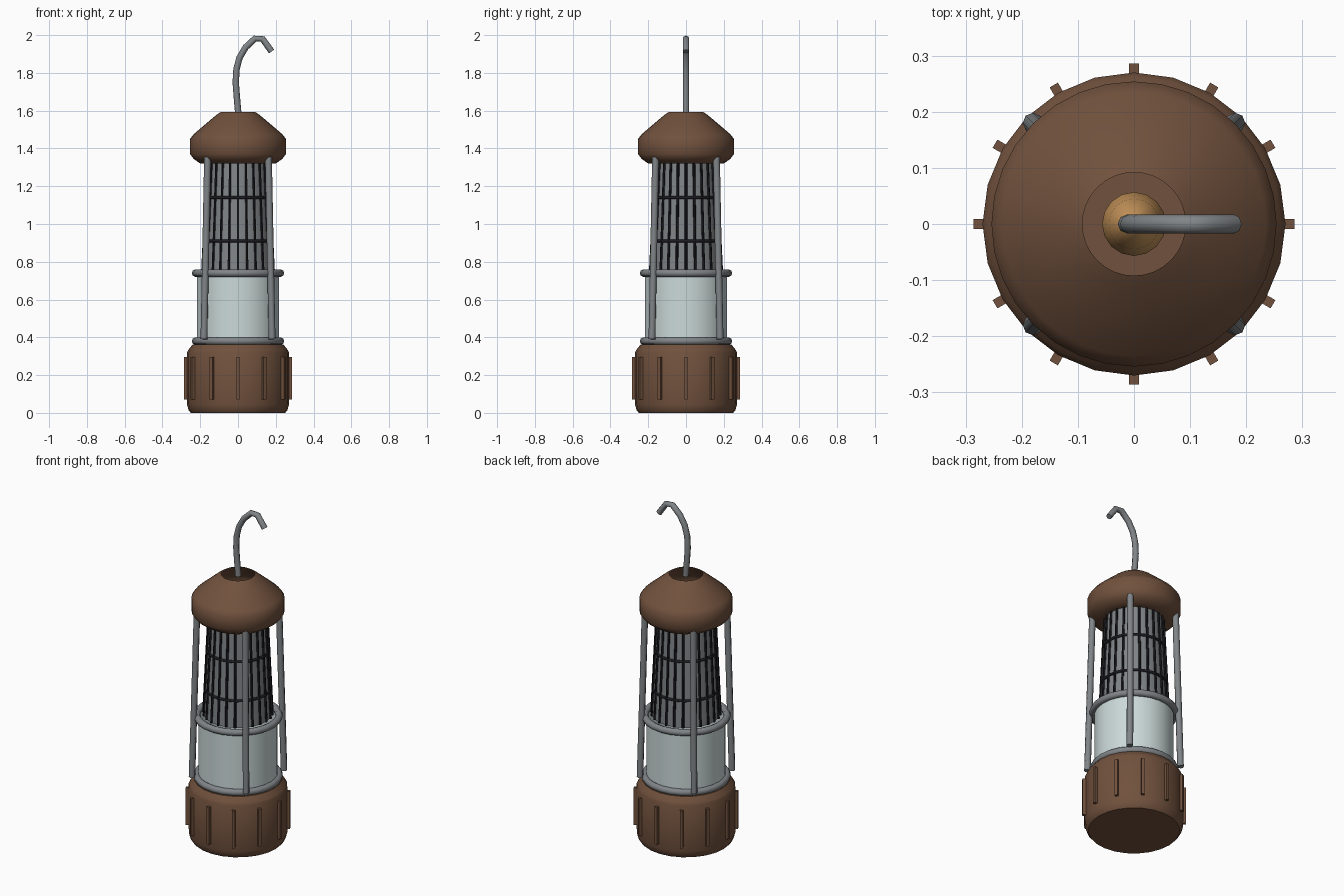
import bpy, bmesh, math
from mathutils import Vector

if "Cube" in bpy.data.objects:
    bpy.data.objects.remove(bpy.data.objects["Cube"])


def material(name, rgb):
    m = bpy.data.materials.new(name)
    m.diffuse_color = (*rgb, 1)
    m.use_nodes = True
    m.node_tree.nodes["Principled BSDF"].inputs["Base Color"].default_value = m.diffuse_color
    return m


BROWN = material("brown_enamel", (0.165, 0.083, 0.047))
STEEL = material("grey_steel", (0.22, 0.235, 0.245))
GLASS = material("pale_glass", (0.60, 0.70, 0.69))
BLACK = material("black_wire", (0.012, 0.012, 0.015))
BRASS = material("warm_brass", (0.55, 0.29, 0.10))


def finish(name, bm, mat, angle=30):
    bmesh.ops.recalc_face_normals(bm, faces=bm.faces)
    me = bpy.data.meshes.new(name)
    bm.to_mesh(me)
    bm.free()
    me.materials.append(mat)
    me.shade_smooth()
    me.set_sharp_from_angle(angle=math.radians(angle))
    ob = bpy.data.objects.new(name, me)
    bpy.context.collection.objects.link(ob)
    return ob


def lathe(name, profile, mat, sides=24, caps=False, angle=30):
    """Spin (radius, z) points around the z axis."""
    bm = bmesh.new()
    rings = []
    for r, z in profile:
        rings.append([bm.verts.new((r * math.cos(2 * math.pi * i / sides),
                                    r * math.sin(2 * math.pi * i / sides), z))
                      for i in range(sides)])
    for a, b in zip(rings, rings[1:]):
        for i in range(sides):
            j = (i + 1) % sides
            bm.faces.new((a[i], a[j], b[j], b[i]))
    if caps:
        bm.faces.new(rings[0][::-1])
        bm.faces.new(rings[-1])
    return finish(name, bm, mat, angle)


def tube(name, points, radius, mat, sides=8, closed=False):
    """Sweep a round section along a path."""
    pts = [Vector(p) for p in points]
    n = len(pts)
    bm = bmesh.new()
    rings = []
    for k, p in enumerate(pts):
        nxt = pts[(k + 1) % n] if closed else pts[min(k + 1, n - 1)]
        prv = pts[k - 1] if closed else pts[max(k - 1, 0)]
        t = (nxt - prv).normalized()
        ref = Vector((0, 0, 1)) if closed else Vector((0, 1, 0))
        u = (ref - t * ref.dot(t)).normalized()
        v = t.cross(u)
        rings.append([bm.verts.new(p + radius * (u * math.cos(2 * math.pi * i / sides)
                                                 + v * math.sin(2 * math.pi * i / sides)))
                      for i in range(sides)])
    for a, b in zip(rings, rings[1:] + (rings[:1] if closed else [])):
        for i in range(sides):
            j = (i + 1) % sides
            bm.faces.new((a[i], a[j], b[j], b[i]))
    if not closed:
        bm.faces.new(rings[0])
        bm.faces.new(rings[-1])
    return finish(name, bm, mat, 50)


def polar(r, a, z):
    return (r * math.cos(a), r * math.sin(a), z)


def hoop(name, r, z, thick, mat, segs=24):
    tube(name, [polar(r, 2 * math.pi * i / segs, z) for i in range(segs)],
         thick, mat, closed=True)


# Fuel base with grip ribs
lathe("fuel_base", [(0.25, 0), (0.262, 0.015), (0.27, 0.045), (0.27, 0.32),
                    (0.262, 0.335), (0.24, 0.362)], BROWN, caps=True, angle=40)
for k in range(12):
    bm = bmesh.new()
    bmesh.ops.create_cube(bm, size=1)
    for v in bm.verts:
        v.co = (v.co.x * 0.025, v.co.y * 0.017, v.co.z * 0.225)
    rib = finish(f"grip_rib_{k + 1}", bm, BROWN)
    a = k * math.pi / 6
    rib.location = polar(0.2735, a, 0.183)
    rib.rotation_euler.z = a

# Burner flame inside, seen through the open chimney
lathe("flame", [(0.05, 0.36), (0.057, 0.42), (0.057, 0.52), (0.045, 0.59),
                (0.022, 0.635), (0.003, 0.65)], BRASS, sides=16, caps=True, angle=60)

# Glass cylinder and its two steel rings
lathe("glass_cylinder", [(0.217, 0.36), (0.217, 0.745)], GLASS, sides=32)
hoop("lower_ring", 0.225, 0.38, 0.02, STEEL)
hoop("upper_ring", 0.225, 0.74, 0.02, STEEL)

# Tapered gauze chimney with wires and hoops
Z0, Z1, R0, R1 = 0.75, 1.36, 0.187, 0.158
lathe("gauze_chimney", [(R0, Z0), (R1, Z1)], STEEL)
for k in range(24):
    a = k * math.pi / 12
    tube(f"gauze_wire_{k + 1}", [polar(R0 + 0.002, a, Z0), polar(R1 + 0.002, a, Z1)],
         0.007, BLACK, sides=6)
for k, z in enumerate((0.91, 1.14)):
    r = R0 + (R1 - R0) * (z - Z0) / (Z1 - Z0)
    hoop(f"gauze_hoop_{k + 1}", r + 0.002, z, 0.008, BLACK)

# Four slightly leaning guard posts
for k in range(4):
    a = math.pi / 4 + k * math.pi / 2
    tube(f"guard_post_{k + 1}", [polar(0.255, a, 0.39), polar(0.228, a, 1.355)], 0.018, STEEL)

# Hollow cap, open at the top
lathe("cap", [(0.155, 1.32), (0.2, 1.32), (0.235, 1.345), (0.254, 1.37), (0.254, 1.45),
              (0.235, 1.475), (0.165, 1.535), (0.115, 1.577), (0.092, 1.592)],
      BROWN, sides=32, angle=40)

# Hanging hook
tube("hanging_hook", [(0.002, 0, 1.58), (-0.006, 0, 1.67), (-0.012, 0, 1.75),
                      (-0.008, 0, 1.82), (0.008, 0, 1.88), (0.04, 0, 1.935),
                      (0.09, 0, 1.982), (0.13, 0, 1.98), (0.178, 0, 1.913)],
     0.017, STEEL)
